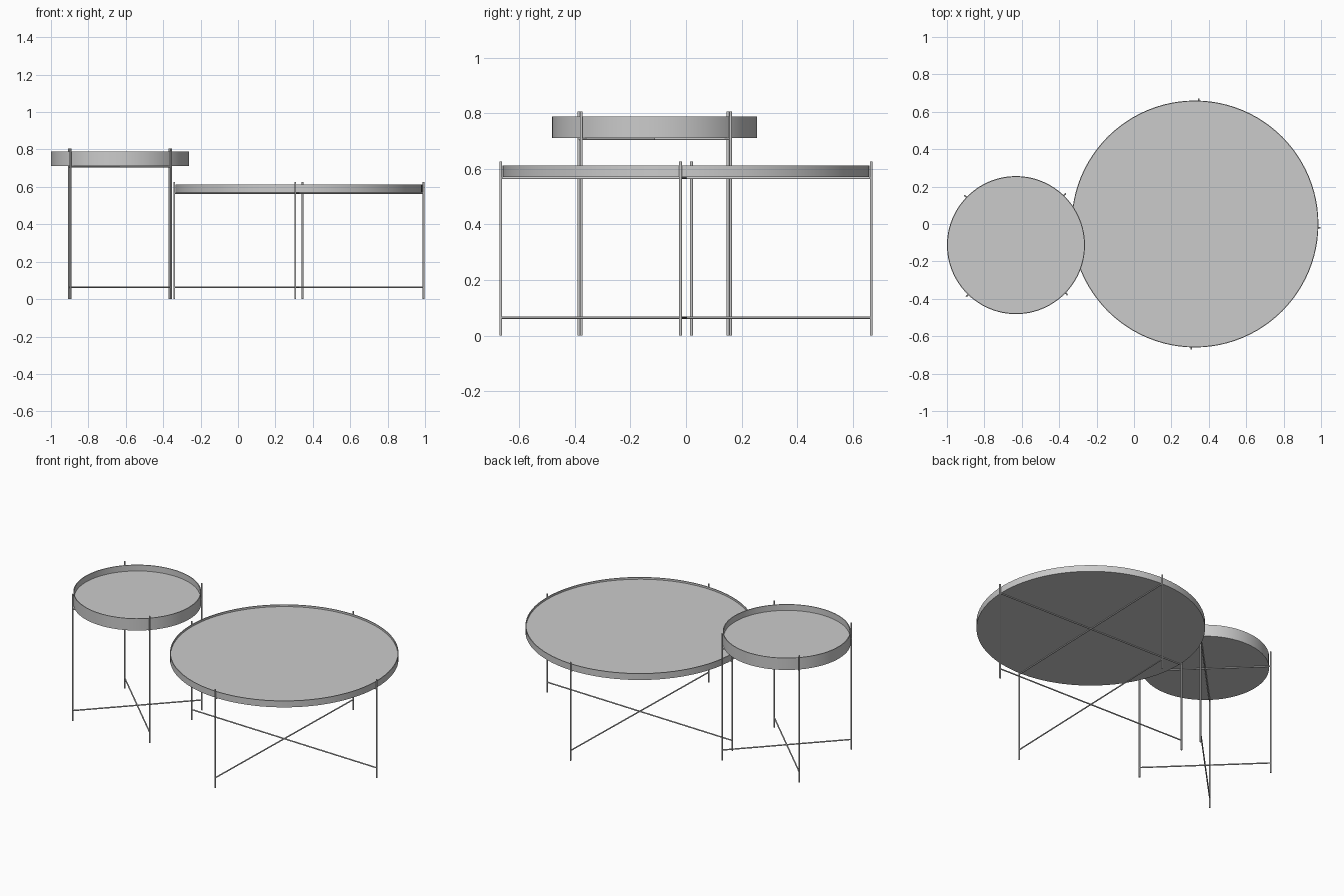
import bpy
import math
from mathutils import Vector

cube = bpy.data.objects.get("Cube")
if cube:
    bpy.data.objects.remove(cube, do_unlink=True)

# One flat grey metal
metal = bpy.data.materials.new("grey_metal")
metal.use_nodes = True
grey = (0.6, 0.6, 0.6, 1)
metal.diffuse_color = grey
metal.node_tree.nodes["Principled BSDF"].inputs["Base Color"].default_value = grey


def finish(obj, name):
    obj.name = name
    obj.data.materials.append(metal)
    bpy.ops.object.shade_smooth_by_angle(angle=math.radians(40))


def rod(name, start, end, radius):
    start, end = Vector(start), Vector(end)
    axis = end - start
    bpy.ops.mesh.primitive_cylinder_add(
        vertices=12, radius=radius, depth=axis.length, location=(start + end) / 2,
        rotation=axis.to_track_quat('Z', 'Y').to_euler())
    finish(bpy.context.object, name)


def tray(name, centre, radius, bottom, floor, top, wall=0.005, sides=96):
    # Lathed profile: underside, outer wall, rim, inner wall, floor
    profile = [(radius, bottom), (radius, top), (radius - wall, top), (radius - wall, floor)]
    verts, faces = [], []
    for r, z in profile:
        for i in range(sides):
            a = math.tau * i / sides
            verts.append((r * math.cos(a), r * math.sin(a), z))
    for k in range(len(profile) - 1):
        for i in range(sides):
            j = (i + 1) % sides
            faces.append((k * sides + i, k * sides + j, (k + 1) * sides + j, (k + 1) * sides + i))
    faces.append(tuple(reversed(range(sides))))
    faces.append(tuple(range(3 * sides, 4 * sides)))
    mesh = bpy.data.meshes.new(name)
    mesh.from_pydata(verts, [], faces)
    obj = bpy.data.objects.new(name, mesh)
    bpy.context.collection.objects.link(obj)
    obj.location = (centre[0], centre[1], 0)
    bpy.ops.object.select_all(action='DESELECT')
    obj.select_set(True)
    bpy.context.view_layer.objects.active = obj
    finish(obj, name)


def table(name, centre, radius, leg_circle, turn, bottom, floor, top, leg_top):
    tray(name + "_tray", centre, radius, bottom, floor, top)
    feet = []
    for i in range(4):
        a = math.radians(turn + 90 * i)
        feet.append((centre[0] + leg_circle * math.cos(a), centre[1] + leg_circle * math.sin(a)))
    # Upright legs
    for i, (x, y) in enumerate(feet):
        rod(f"{name}_leg_{i + 1}", (x, y, 0), (x, y, leg_top), 0.005)
    # Crossed bars near the floor and under the tray
    for level, z in (("lower", 0.064), ("upper", bottom - 0.004)):
        for i in range(2):
            rod(f"{name}_{level}_bar_{i + 1}", (*feet[i], z), (*feet[i + 2], z), 0.004)


table("large_table", (0.326, 0), 0.66, 0.667, -1.7, 0.571, 0.6, 0.612, 0.627)
table("small_table", (-0.631, -0.113), 0.369, 0.38, 46, 0.712, 0.75, 0.788, 0.806)
